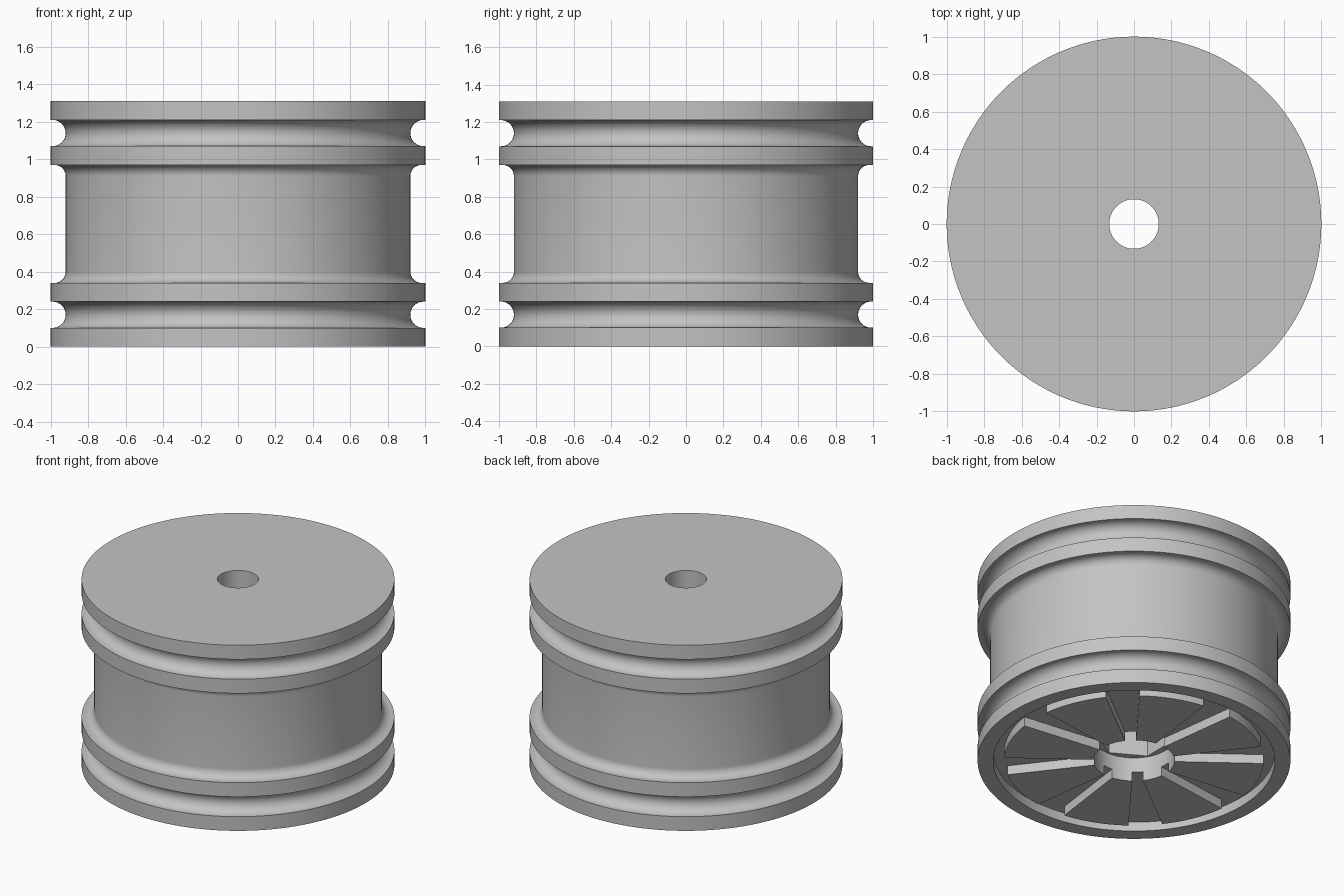
import bpy, bmesh, math
from math import pi, sin, cos, radians

old = bpy.data.objects.get("Cube")
if old:
    bpy.data.objects.remove(old, do_unlink=True)

SEGMENTS = 240          # 1.5 degrees each
HEIGHT = 1.31
SLOT_DEPTH = 0.065
HUB_R, SPOKE_R, RIM_R = 0.26, 0.83, 0.90
HEX_R, BORE_R = 0.25, 0.132
HUB_Z, HEX_Z = 0.17, 0.45
GROOVE_R = 0.92


def arc(r, z, radius, start, end, steps=10):
    """Profile points (r, z, is_hex) along a circular arc."""
    return [(r + radius * cos(a), z + radius * sin(a), False)
            for a in (radians(start + (end - start) * i / steps) for i in range(steps + 1))]


def flip(points):
    """Mirror profile points about mid height."""
    return [(r, HEIGHT - z, h) for r, z, h in reversed(points)]


def hex_radius(angle):
    """Distance to a hexagon's side, with a corner at 30 degrees."""
    side = (angle - radians(30)) % (pi / 3) - pi / 6
    return HEX_R * cos(pi / 6) / cos(side)


# Lower half of the outside: rim band, round groove, inner band, fillet to the barrel
outside = [(1, 0, False), (1, 0.1, False)]
outside += arc(GROOVE_R + 0.07, 0.17, 0.07, 270, 90, 16)
outside += [(1, 0.24, False), (1, 0.34, False)]
outside += arc(GROOVE_R + 0.06, 0.40, 0.06, 270, 180)

# Closed profile: outside, top plate, bore, hex socket, hub pocket, recessed face
profile = outside + flip(outside)
profile += [(BORE_R, HEIGHT, False), (BORE_R, HEX_Z, False),
            (HEX_R, HEX_Z, True), (HEX_R, HUB_Z, True),
            (HUB_R, HUB_Z, False), (HUB_R, SLOT_DEPTH, False),
            (SPOKE_R, SLOT_DEPTH, False), (RIM_R, SLOT_DEPTH, False), (RIM_R, 0, False)]

bm = bmesh.new()
rings = []
for r, z, is_hex in profile:
    ring = []
    for i in range(SEGMENTS):
        a = 2 * pi * i / SEGMENTS
        rad = hex_radius(a) if is_hex else r
        ring.append(bm.verts.new((rad * cos(a), rad * sin(a), z)))
    rings.append(ring)

# Skin the rings and collect the faces that become raised spokes
spoke_faces = []
spoke_row = len(profile) - 4
for k, ring in enumerate(rings):
    following = rings[(k + 1) % len(rings)]
    for i in range(SEGMENTS):
        j = (i + 1) % SEGMENTS
        face = bm.faces.new((ring[i], ring[j], following[j], following[i]))
        angle = (i + 0.5) * 360 / SEGMENTS
        if k == spoke_row and 7.5 < angle % 45 < 37.5:
            spoke_faces.append(face)

# Eight broad spokes, raised level with the rim
raised = bmesh.ops.extrude_face_region(bm, geom=spoke_faces)
verts = [g for g in raised["geom"] if isinstance(g, bmesh.types.BMVert)]
bmesh.ops.translate(bm, verts=verts, vec=(0, 0, -SLOT_DEPTH))
bmesh.ops.delete(bm, geom=[f for f in spoke_faces if f.is_valid], context="FACES")
bmesh.ops.recalc_face_normals(bm, faces=bm.faces)

mesh = bpy.data.meshes.new("wheel_rim")
bm.to_mesh(mesh)
bm.free()
wheel = bpy.data.objects.new("wheel_rim", mesh)
bpy.context.collection.objects.link(wheel)

# Plain grey
grey = bpy.data.materials.new("light_grey")
grey.use_nodes = True
colour = (0.55, 0.55, 0.55, 1)
grey.diffuse_color = colour
grey.node_tree.nodes["Principled BSDF"].inputs["Base Color"].default_value = colour
mesh.materials.append(grey)

bpy.ops.object.select_all(action="DESELECT")
wheel.select_set(True)
bpy.context.view_layer.objects.active = wheel
bpy.ops.object.shade_smooth_by_angle(angle=radians(30))
